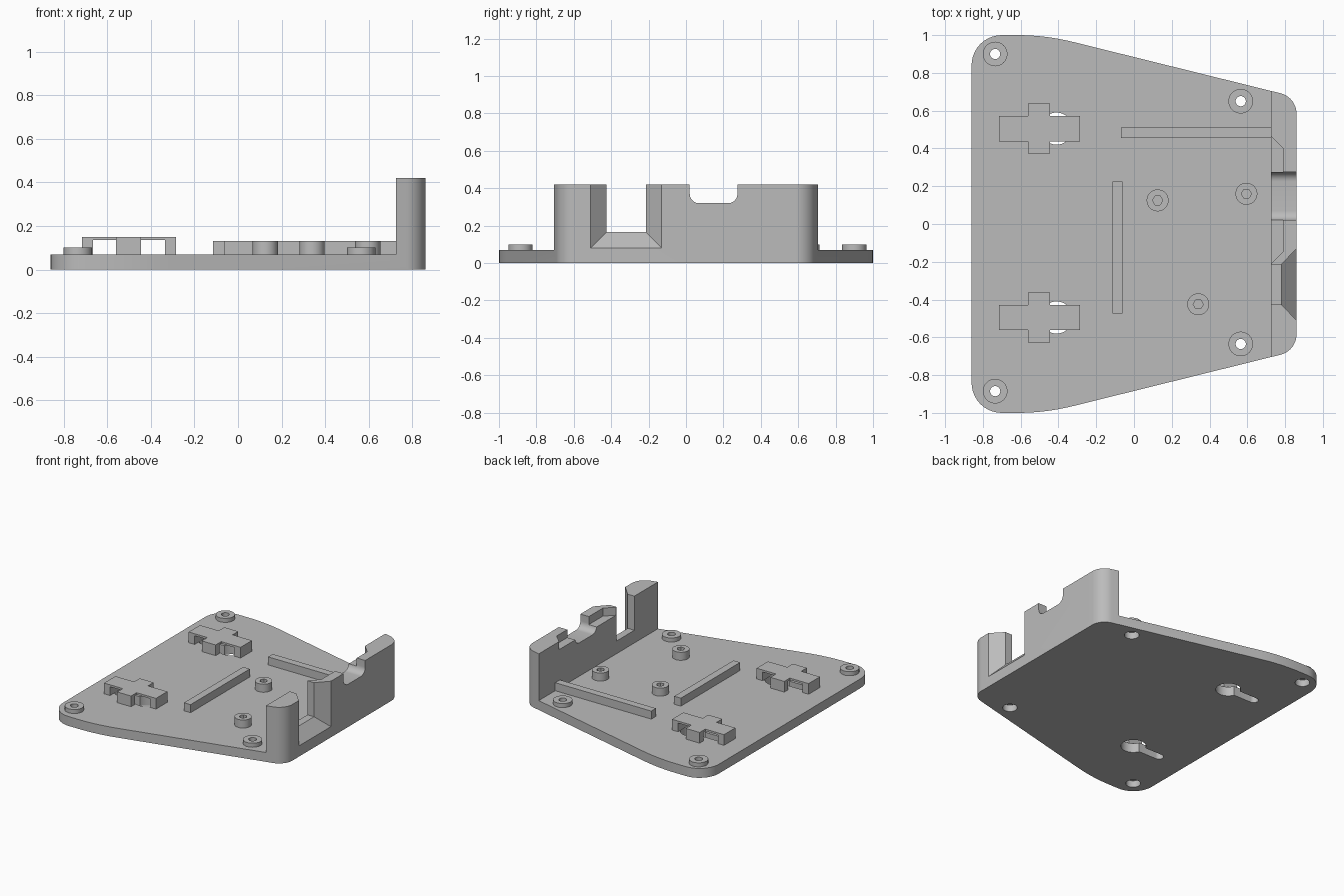
import bpy, bmesh
from math import sin, cos, radians, pi

if "Cube" in bpy.data.objects:
    bpy.data.objects.remove(bpy.data.objects["Cube"])

grey = bpy.data.materials.new("plain grey")
grey.use_nodes = True
COLOUR = (0.5, 0.5, 0.5, 1)
grey.diffuse_color = COLOUR
grey.node_tree.nodes["Principled BSDF"].inputs["Base Color"].default_value = COLOUR


def loft(name, ring_a, ring_b):
    """Closed solid between two matching 3D rings."""
    bm = bmesh.new()
    a = [bm.verts.new(p) for p in ring_a]
    b = [bm.verts.new(p) for p in ring_b]
    bm.faces.new(a)
    bm.faces.new(b)
    for i in range(len(a)):
        j = (i + 1) % len(a)
        bm.faces.new((a[i], a[j], b[j], b[i]))
    bmesh.ops.recalc_face_normals(bm, faces=bm.faces)
    mesh = bpy.data.meshes.new(name)
    bm.to_mesh(mesh)
    bm.free()
    mesh.materials.append(grey)
    obj = bpy.data.objects.new(name, mesh)
    bpy.context.collection.objects.link(obj)
    return obj


def prism(name, pts, lo, hi, axis="z"):
    if axis == "z":
        return loft(name, [(u, v, lo) for u, v in pts], [(u, v, hi) for u, v in pts])
    return loft(name, [(lo, u, v) for u, v in pts], [(hi, u, v) for u, v in pts])


def box(name, x0, x1, y0, y1, z0, z1):
    return prism(name, [(x0, y0), (x1, y0), (x1, y1), (x0, y1)], z0, z1)


def arc(cx, cy, r, start, end, steps=10):
    return [(cx + r * cos(radians(start + (end - start) * i / steps)),
             cy + r * sin(radians(start + (end - start) * i / steps)))
            for i in range(steps + 1)]


def cylinder(name, x, y, r, z0, z1, sides=40):
    pts = [(x + r * cos(2 * pi * i / sides), y + r * sin(2 * pi * i / sides))
           for i in range(sides)]
    return prism(name, pts, z0, z1)


def cut(obj, *cutters):
    for cutter in cutters:
        mod = obj.modifiers.new("cut", 'BOOLEAN')
        mod.operation, mod.solver, mod.object = 'DIFFERENCE', 'EXACT', cutter
        bpy.context.view_layer.objects.active = obj
        bpy.ops.object.modifier_apply(modifier=mod.name)
        bpy.data.objects.remove(cutter)


def smooth(obj):
    bpy.ops.object.select_all(action='DESELECT')
    obj.select_set(True)
    bpy.context.view_layer.objects.active = obj
    bpy.ops.object.shade_smooth_by_angle(angle=radians(30))


FLOOR, TOP, WALL = 0.07, 0.42, 0.725

# Tray outline: half profile mirrored front to back
half = arc(0.75, 0.585, 0.11, 0, 75)
half += arc(-0.62, -0.24, 1.24, 76, 90, 12)
half += arc(-0.70, 0.84, 0.16, 90, 180)
outline = half + [(x, -y) for x, y in reversed(half)]
tray = prism("base_plate_with_end_wall", outline, 0, TOP)
cut(tray, box("clearing", -2, WALL, -2, 2, FLOOR, 1))

# End wall: rounded cable notch, inner ledge, flared port opening
notch = [(0.275, 0.6), (0.275, TOP)] + arc(0.225, 0.37, 0.05, 0, -90, 8)
notch += arc(0.07, 0.37, 0.05, -90, -180, 8) + [(0.02, TOP), (0.02, 0.6)]
cut(tray, prism("notch", notch, 0.6, 1, "x"))
ledge = [(0.70, -0.235), (0.79, -0.145), (0.79, 0.40), (0.70, 0.49)]
cut(tray, prism("ledge", ledge, 0.36, 0.6))
cut(tray, box("port", 0.6, 0.785, -0.425, -0.215, 0.165, 0.6))


def port_ring(x, grow):
    y0, y1, z0 = -0.425 - grow, -0.215 + grow, 0.165 - grow
    return [(x, y0, z0), (x, y1, z0), (x, y1, 0.6), (x, y0, 0.6)]


cut(tray, loft("port_flare", port_ring(0.78, 0), port_ring(0.90, 0.1275)))

# Corner screw bosses, drilled through and counterbored underneath
for i, (x, y) in enumerate([(-0.735, 0.9), (-0.735, -0.885), (0.565, 0.65), (0.565, -0.635)]):
    boss = cylinder(f"screw_boss_{i + 1}", x, y, 0.065, FLOOR, 0.1)
    cut(boss, cylinder("drill", x, y, 0.027, 0, 0.2))
    smooth(boss)
    cut(tray, cylinder("drill", x, y, 0.027, -0.1, 0.2),
        cylinder("counterbore", x, y, 0.05, -0.1, 0.05))

# Board standoffs with blind hexagonal holes
for i, (x, y) in enumerate([(0.125, 0.125), (0.595, 0.16), (0.34, -0.425)]):
    post = cylinder(f"standoff_{i + 1}", x, y, 0.058, FLOOR, 0.13)
    cut(post, cylinder("blind_hole", x, y, 0.027, 0.08, 0.2, 6))
    smooth(post)

# Guide rails
box("long_rail", -0.07, WALL, 0.455, 0.51, FLOOR, 0.13)
box("cross_rail", -0.115, -0.06, -0.475, 0.225, FLOOR, 0.13)

# Keyhole hangers: bottom slot covered by a raised cross on four legs
for side, cy in (("back", 0.505), ("front", -0.495)):
    cut(tray, cylinder("keyhole", -0.41, cy, 0.085, -0.1, 0.1))
    slot = arc(-0.635, cy, 0.032, 90, 270) + [(-0.41, cy - 0.032), (-0.41, cy + 0.032)]
    cut(tray, prism("slot", slot, -0.1, 0.1))
    x0, x1, x2, x3 = -0.715, -0.56, -0.445, -0.285
    a, b = 0.067, 0.133
    cross = [(x0, -a), (x1, -a), (x1, -b), (x2, -b), (x2, -a), (x3, -a),
             (x3, a), (x2, a), (x2, b), (x1, b), (x1, a), (x0, a)]
    prism(f"{side}_hanger_cover", [(x, cy + y) for x, y in cross], 0.135, 0.15)
    box(f"{side}_hanger_leg_right", x0, x0 + 0.05, cy - a, cy + a, FLOOR, 0.135)
    box(f"{side}_hanger_leg_left", x3 - 0.05, x3, cy - a, cy + a, FLOOR, 0.135)
    for tag, s in (("rear", 1), ("fore", -1)):
        ya, yb = sorted((cy + s * 0.087, cy + s * b))
        box(f"{side}_hanger_leg_{tag}", x1, x2, ya, yb, FLOOR, 0.135)

smooth(tray)
